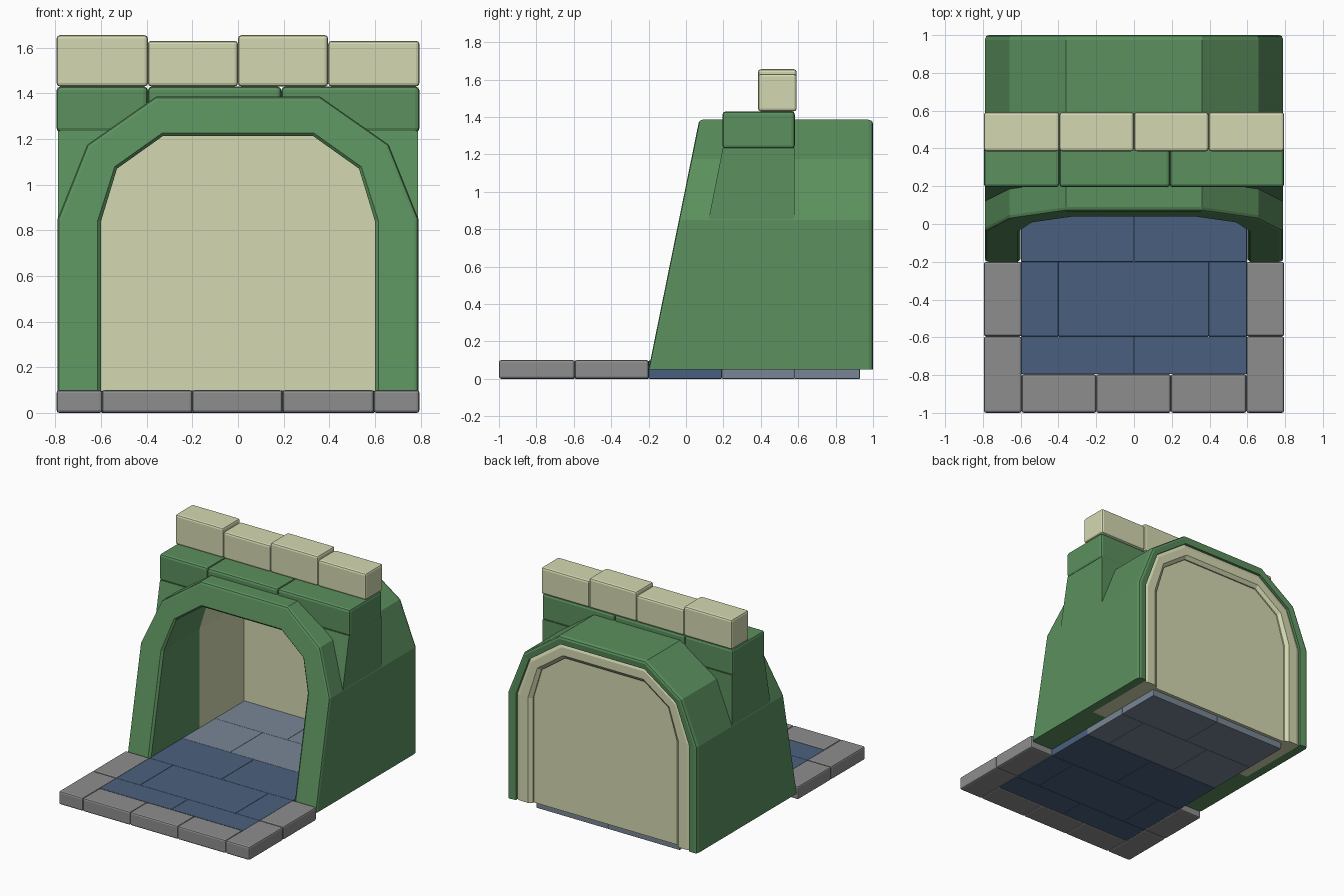
import bpy, bmesh

if "Cube" in bpy.data.objects:
    bpy.data.objects.remove(bpy.data.objects["Cube"])


def material(name, rgb):
    m = bpy.data.materials.new(name)
    m.diffuse_color = (*rgb, 1)
    m.use_nodes = True
    m.node_tree.nodes["Principled BSDF"].inputs["Base Color"].default_value = m.diffuse_color
    return m


GREEN = material("green", (0.105, 0.28, 0.112))
CREAM = material("cream", (0.66, 0.69, 0.44))
GREY = material("grey", (0.27, 0.27, 0.27))
BLUE = material("dark_blue", (0.068, 0.118, 0.21))
SLATE = material("slate", (0.19, 0.24, 0.30))


def finish(name, bm, mat, bevel=0.0):
    bmesh.ops.recalc_face_normals(bm, faces=bm.faces)
    me = bpy.data.meshes.new(name)
    bm.to_mesh(me)
    bm.free()
    me.materials.append(mat)
    ob = bpy.data.objects.new(name, me)
    bpy.context.collection.objects.link(ob)
    if bevel:
        b = ob.modifiers.new("bevel", 'BEVEL')
        b.width = bevel
        b.segments = 2
    return ob


def block(name, x, y, z, mat, bevel=0.012):
    bm = bmesh.new()
    bmesh.ops.create_cube(bm, size=1)
    for v in bm.verts:
        v.co = [a[0] + (c + 0.5) * (a[1] - a[0]) for a, c in zip((x, y, z), v.co)]
    return finish(name, bm, mat, bevel)


def row(name, xs, y, z, mat, bevel=0.012):
    for i in range(len(xs) - 1):
        block(f"{name}_{i + 1}", xs[i:i + 2], y, z, mat, bevel)


def extrude(name, pts, y0, y1, mat):
    """Extrude an xz outline; y0 and y1 are functions of z."""
    bm = bmesh.new()
    a = [bm.verts.new((x, y0(z), z)) for x, z in pts]
    b = [bm.verts.new((x, y1(z), z)) for x, z in pts]
    bm.faces.new(a)
    bm.faces.new(b)
    n = len(pts)
    for i in range(n):
        j = (i + 1) % n
        bm.faces.new((a[i], a[j], b[j], b[i]))
    return finish(name, bm, mat)


# Arch outlines, right half from foot to crown, then mirrored
OUT = [(0.79, 0.05), (0.79, 0.85), (0.66, 1.175), (0.36, 1.385)]
INN = [(0.60, 0.05), (0.60, 0.84), (0.53, 1.07), (0.33, 1.212)]


def mirrored(p):
    return p + [(-x, z) for x, z in reversed(p)]


def lean(z):
    return -0.2 + 0.203 * (z - 0.05)


def arch(name, section, mat):
    """Sweep a closed section of (outer-to-inner factor, depth, leaning?) along the arch."""
    bm = bmesh.new()
    rings = []
    for (ox, oz), (ix, iz) in zip(mirrored(OUT), mirrored(INN)):
        ring = []
        for t, d, leaning in section:
            x, z = ox + (ix - ox) * t, oz + (iz - oz) * t
            ring.append(bm.verts.new((x, d + (lean(z) if leaning else 0), z)))
        rings.append(ring)
    n = len(section)
    for a, b in zip(rings, rings[1:]):
        for i in range(n):
            j = (i + 1) % n
            bm.faces.new((a[i], a[j], b[j], b[i]))
    bm.faces.new(rings[0])
    bm.faces.new(rings[-1])
    return finish(name, bm, mat)


# Green tunnel: thick leaning mouth, thinner shell behind
arch("tunnel_shell", [(0, 0.018, 1), (0.03, 0.004, 1), (0.1, 0, 1), (0.92, 0, 1), (1, 0.015, 1),
                      (1, 0.40, 0), (0.36, 0.40, 0), (0.36, 0.995, 0), (0.12, 1.0, 0),
                      (0.04, 0.995, 0), (0, 0.975, 0)], GREEN)
# Cream lining at the rear of the tunnel
arch("tunnel_lining", [(0.36, 0.40, 0), (1, 0.40, 0), (1, 0.965, 0), (0.85, 0.985, 0),
                       (0.5, 0.985, 0), (0.36, 0.975, 0)], CREAM)
# Cream back wall
extrude("back_wall", mirrored(INN), lambda z: 0.93, lambda z: 0.955, CREAM)

# Corner walls beside the arch
for side, s in (("right", 1), ("left", -1)):
    pts = [(0.788, 0.85), (0.788, 1.235), (0.5, 1.235), (0.62, 1.1), (0.7, 0.85)]
    extrude("corner_wall_" + side, [(s * x, z) for x, z in pts],
            lambda z: 0.12 + 0.2 * (z - 0.85), lambda z: 0.58, GREEN)

# Beam and parapet
row("beam", [-0.795, -0.395, 0.19, 0.795], (0.195, 0.582), (1.23, 1.43), GREEN, 0.018)
xs = [-0.795, -0.395, 0.0, 0.395, 0.795]
for i in range(4):
    block(f"parapet_{i + 1}", xs[i:i + 2], (0.385, 0.592),
          (1.43, 1.655 if i % 2 == 0 else 1.63), CREAM, 0.015)

# Kerb stones
row("kerb_front", [-0.595, -0.2, 0.195, 0.595], (-1, -0.795), (0, 0.1), GREY)
for side, x in (("left", (-0.795, -0.595)), ("right", (0.595, 0.795))):
    for i, y in enumerate(((-1, -0.595), (-0.595, -0.2))):
        block(f"kerb_{side}_{i + 1}", x, y, (0, 0.1), GREY)

# Floor tiles: dark outside, lighter inside
H = (0, 0.097)
row("tile_a", [-0.598, 0, 0.598], (-0.795, -0.595), H, BLUE, 0.004)
row("tile_b", [-0.598, -0.4, 0.395, 0.598], (-0.595, -0.2), H, BLUE, 0.004)
row("tile_c", [-0.598, 0, 0.598], (-0.2, 0.192), H, BLUE, 0.004)
row("tile_d", [-0.598, -0.2, 0.395, 0.598], (0.192, 0.58), H, SLATE, 0.004)
row("tile_e", [-0.598, 0, 0.598], (0.58, 0.93), H, SLATE, 0.004)
